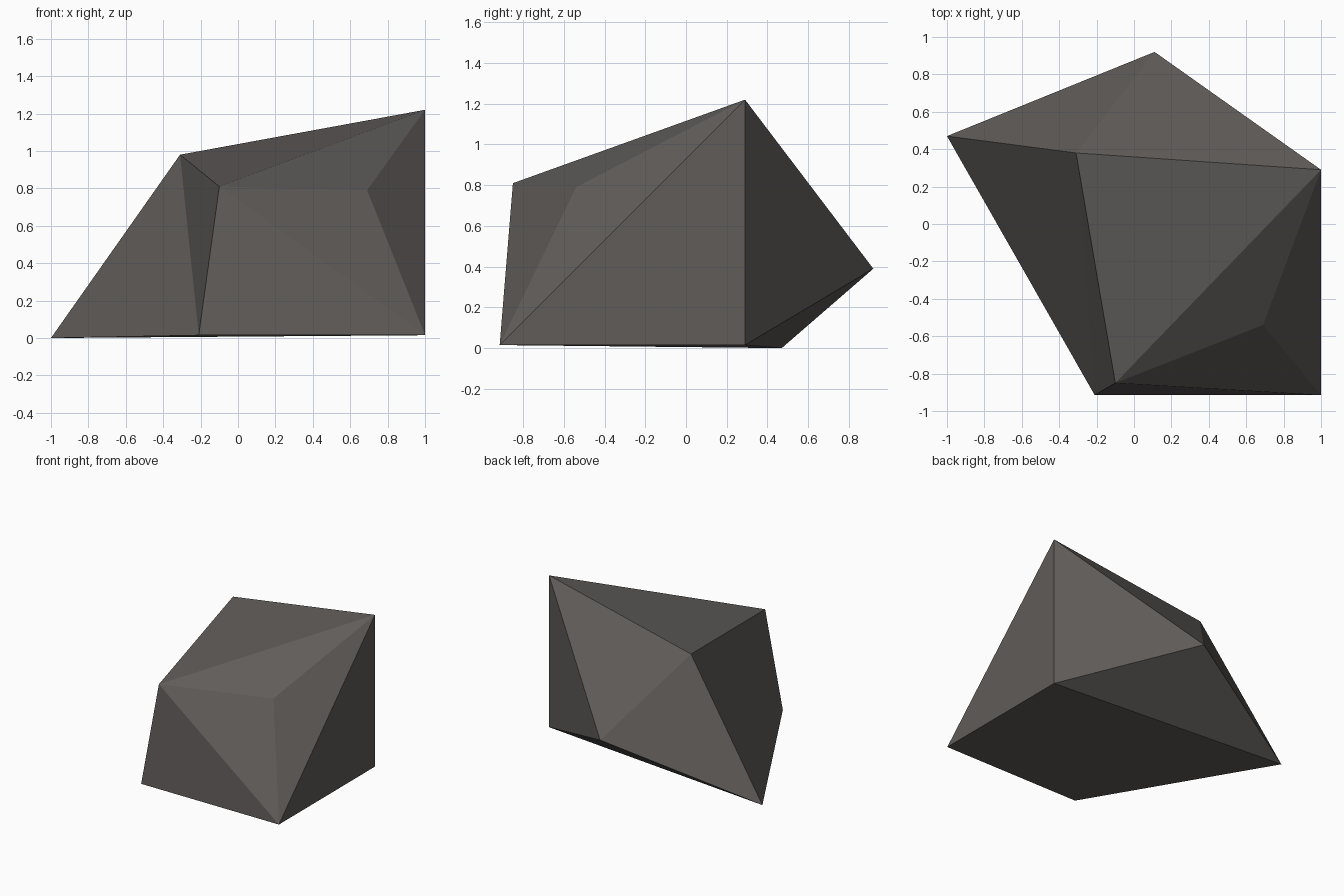
import bpy
import bmesh

if "Cube" in bpy.data.objects:
    bpy.data.objects.remove(bpy.data.objects["Cube"])

# Corners of the faceted boulder
corners = {
    # base
    "left": (-1, 0.47, 0), "front": (-0.21, -0.915, 0.015),
    "front_right": (1, -0.915, 0.015), "right": (1, 0.29, 0.015),
    "back": (0.11, 0.92, 0.39),
    # crown
    "peak": (1, 0.29, 1.22), "crest": (-0.31, 0.38, 0.98),
    "brow": (-0.10, -0.85, 0.81), "shoulder": (0.69, -0.54, 0.79),
}

facets = [
    "crest brow peak",                                       # top
    "brow shoulder peak", "brow front_right shoulder",       # front slope
    "shoulder front_right peak", "front front_right brow",
    "left front crest", "front brow crest",                  # left side
    "left crest back", "crest peak back", "peak right back", # back
    "front_right right peak",                                # right side
    "left back right", "left right front", "front right front_right",  # underside
]

# Boulder mesh
bm = bmesh.new()
vert = {name: bm.verts.new(co) for name, co in corners.items()}
for facet in facets:
    bm.faces.new([vert[name] for name in facet.split()])
bmesh.ops.recalc_face_normals(bm, faces=bm.faces)

mesh = bpy.data.meshes.new("boulder")
bm.to_mesh(mesh)
bm.free()

# Dark grey stone, flat shaded
stone = bpy.data.materials.new("dark grey stone")
stone.diffuse_color = (0.115, 0.106, 0.10, 1)
stone.use_nodes = True
stone.node_tree.nodes["Principled BSDF"].inputs["Base Color"].default_value = stone.diffuse_color
mesh.materials.append(stone)

boulder = bpy.data.objects.new("boulder", mesh)
bpy.context.collection.objects.link(boulder)
